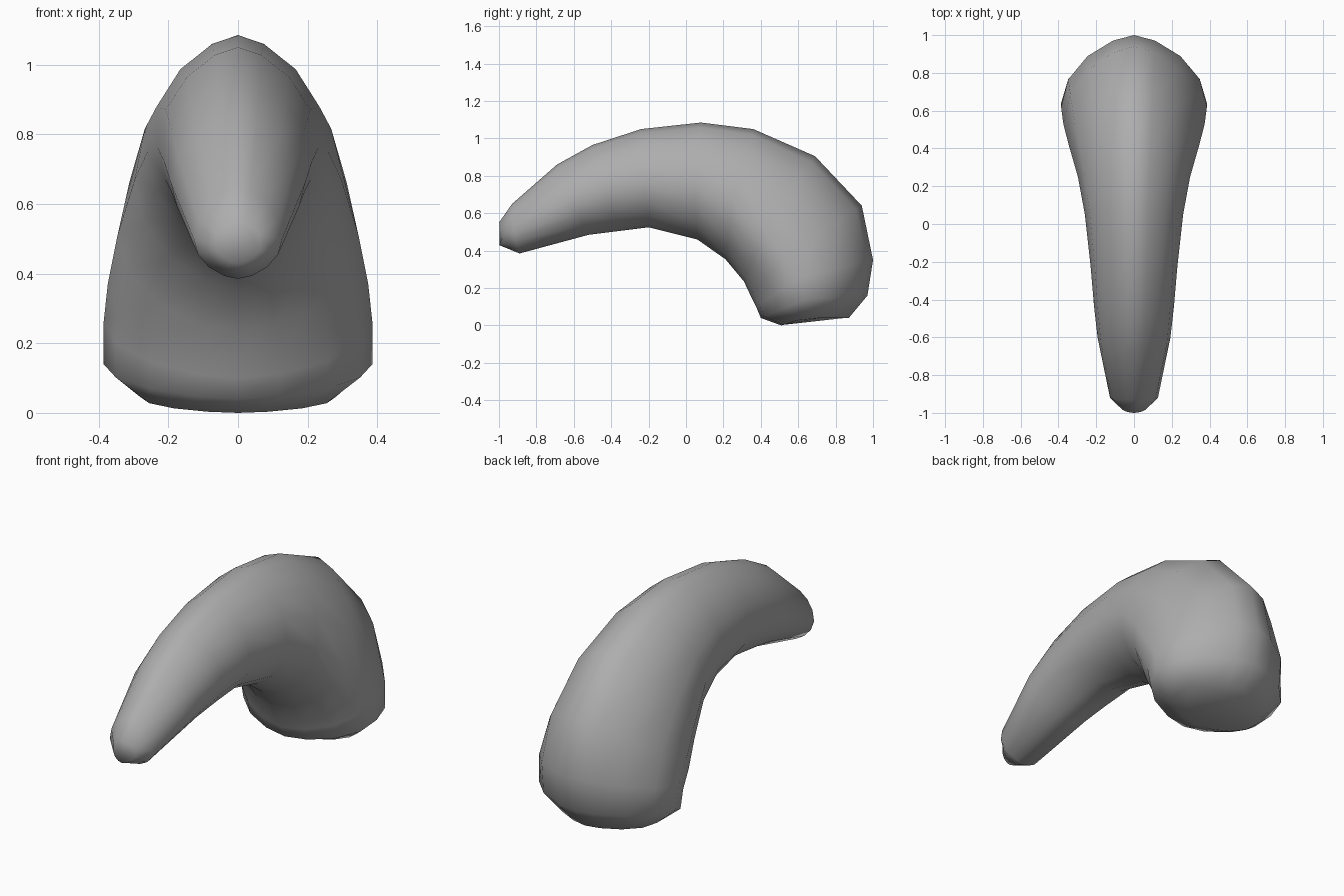
import bpy, bmesh, math

if "Cube" in bpy.data.objects:
    bpy.data.objects.remove(bpy.data.objects["Cube"])

SEGMENTS = 16

# Stations along the curve: outer (y, z), inner (y, z), widest side (x, y, z)
stations = [
    ((-1.00, 0.55), (-1.00, 0.43), (0.07, -0.97, 0.49)),
    ((-0.93, 0.65), (-0.89, 0.385), (0.127, -0.92, 0.50)),
    ((-0.69, 0.86), (-0.52, 0.485), (0.193, -0.60, 0.66)),
    ((-0.50, 0.965), (-0.36, 0.505), (0.212, -0.43, 0.72)),
    ((-0.24, 1.05), (-0.20, 0.525), (0.23, -0.22, 0.76)),
    ((0.08, 1.085), (0.06, 0.46), (0.26, 0.05, 0.75)),
    ((0.36, 1.05), (0.21, 0.355), (0.297, 0.25, 0.67)),
    ((0.69, 0.905), (0.31, 0.235), (0.346, 0.42, 0.51)),
    ((0.94, 0.64), (0.35, 0.15), (0.374, 0.53, 0.37)),
    ((1.00, 0.35), (0.375, 0.10), (0.386, 0.62, 0.26)),
    ((0.97, 0.16), (0.40, 0.04), (0.386, 0.64, 0.14)),
    ((0.87, 0.04), (0.51, 0.00), (0.28, 0.65, 0.045)),
]

bm = bmesh.new()


def ring(outer, inner, side):
    """Egg-shaped cross-section through the outer, inner and side points."""
    x, cy, cz = side
    verts = []
    for i in range(SEGMENTS):
        a = 2 * math.pi * i / SEGMENTS
        c, s = math.cos(a), math.sin(a)
        end, power = (outer, 1.3) if c > 0 else (inner, 1.2)
        verts.append(bm.verts.new((math.copysign(x * abs(s) ** power, s),
                                   cy + (end[0] - cy) * abs(c),
                                   cz + (end[1] - cz) * abs(c))))
    return verts


# Loft the curved body and close both ends
rings = [ring(*s) for s in stations]
for a, b in zip(rings, rings[1:]):
    for i in range(SEGMENTS):
        j = (i + 1) % SEGMENTS
        bm.faces.new((a[i], a[j], b[j], b[i]))
for r in (rings[0], rings[-1]):
    bm.faces.new(r)
bmesh.ops.remove_doubles(bm, verts=bm.verts, dist=0.0005)
bmesh.ops.recalc_face_normals(bm, faces=bm.faces)
for f in bm.faces:
    f.smooth = True

mesh = bpy.data.meshes.new("curved_horn")
bm.to_mesh(mesh)
bm.free()

# Dark grey surface
mat = bpy.data.materials.new("dark_grey")
mat.diffuse_color = (0.42, 0.42, 0.42, 1)
mat.use_nodes = True
mat.node_tree.nodes["Principled BSDF"].inputs["Base Color"].default_value = mat.diffuse_color
mesh.materials.append(mat)
bpy.context.collection.objects.link(bpy.data.objects.new("curved_horn", mesh))
